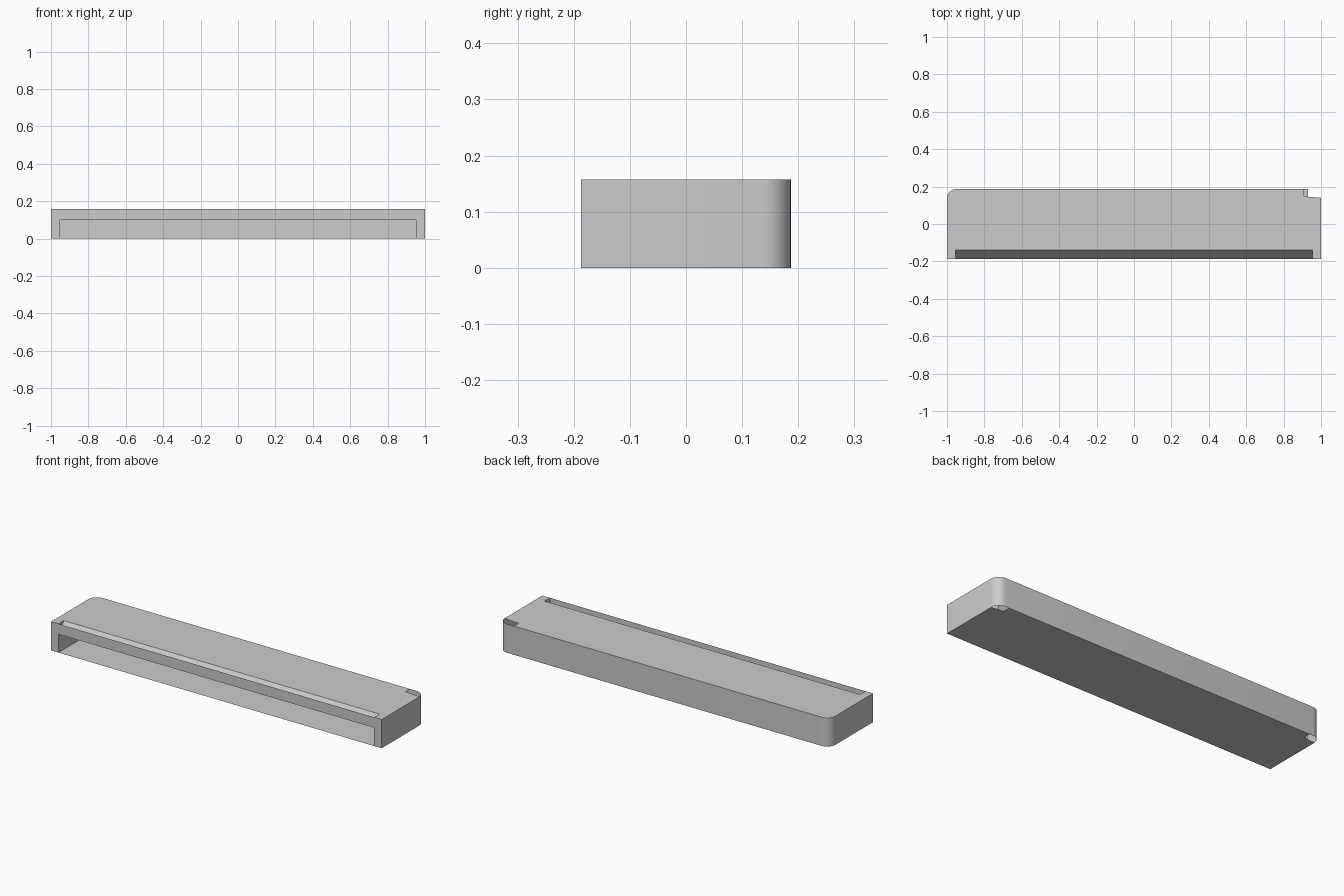
import bpy, bmesh, math

if "Cube" in bpy.data.objects:
    bpy.data.objects.remove(bpy.data.objects["Cube"])

X, Y, H = 1.0, 0.187, 0.157      # half length, half depth, height
OX, OZ, SY = 0.955, 0.1, -0.14   # opening half width, opening height, slot back edge
R = 0.05                         # back corner radius


def sheet(name, faces, smooth=False):
    bm = bmesh.new()
    for pts in faces:
        bm.faces.new([bm.verts.new(p) for p in pts])
    bmesh.ops.remove_doubles(bm, verts=bm.verts, dist=1e-5)
    for f in bm.faces:
        f.smooth = smooth
    me = bpy.data.meshes.new(name)
    bm.to_mesh(me)
    bm.free()
    ob = bpy.data.objects.new(name, me)
    bpy.context.collection.objects.link(ob)
    if smooth:
        bpy.context.view_layer.objects.active = ob
        ob.select_set(True)
        bpy.ops.object.shade_smooth_by_angle(angle=math.radians(30))
        ob.select_set(False)
    return ob


def flat(pts, z):
    return [(x, y, z) for x, y in pts]


def arc(side):
    # rounded back corner, from the back face round to the end face
    out = []
    for i in range(9):
        a = math.pi / 2 * i / 8
        out.append((side * (X - R + R * math.sin(a)), Y - R + R * math.cos(a)))
    return out


left, right = arc(-1), arc(1)

# top panel: front slot cut out, back right corner notched
top = [(-X, -Y), (-OX, -Y), (-OX, SY), (OX, SY), (OX, -Y), (X, -Y),
       (X, 0.14), (0.93, 0.146), (0.91, 0.146), (0.91, Y)] + left
sheet("top_panel", [flat(top, H)])

# base panel with both back corners notched
base = [(-X, -Y), (-X, 0.14), (-0.93, 0.146), (-0.93, Y),
        (0.93, Y), (0.93, 0.146), (X, 0.14), (X, -Y)]
sheet("base_panel", [flat(base, 0)])

# end walls and back wall with rounded corners
path = [(X, -Y)] + right[::-1] + left + [(-X, -Y)]
walls = []
for (ax, ay), (bx, by) in zip(path, path[1:]):
    walls.append([(ax, ay, 0), (bx, by, 0), (bx, by, H), (ax, ay, H)])
sheet("outer_wall", walls, smooth=True)

# front frame around the wide opening
front = [(-X, 0), (-OX, 0), (-OX, OZ), (OX, OZ), (OX, 0), (X, 0), (X, H), (-X, H)]
sheet("front_frame", [[(x, -Y, z) for x, z in front]])

# cavity lining behind the opening
B = 0.14
lining = [[(-OX, B, 0), (OX, B, 0), (OX, B, OZ), (-OX, B, OZ)],
          [(-OX, -Y, OZ), (-OX, B, OZ), (OX, B, OZ), (OX, -Y, OZ)]]
for s in (-1, 1):
    p = [(s * OX, -Y, 0), (s * OX, B, 0), (s * OX, B, OZ), (s * OX, -Y, OZ)]
    lining.append(p if s < 0 else p[::-1])
sheet("cavity_lining", lining)

# sloped slot behind the front lip, with its two ends
slot = [[(-OX, -Y, OZ), (OX, -Y, OZ), (OX, SY, H), (-OX, SY, H)]]
for s in (-1, 1):
    p = [(s * OX, -Y, OZ), (s * OX, SY, H), (s * OX, -Y, H)]
    slot.append(p if s < 0 else p[::-1])
sheet("top_slot", slot)
